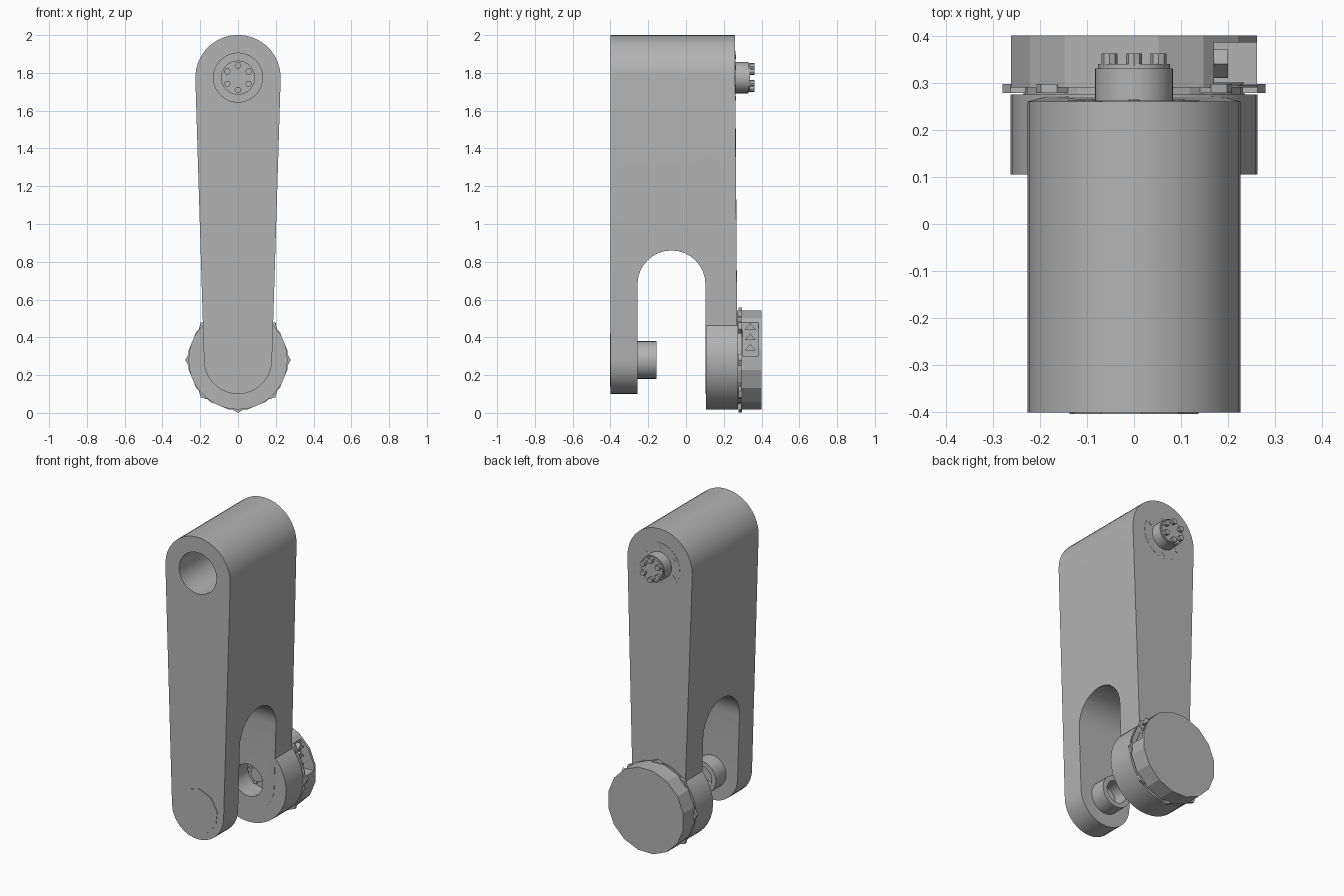
import bpy, bmesh, math
from math import sin, cos, pi

cube = bpy.data.objects.get("Cube")
if cube:
    bpy.data.objects.remove(cube, do_unlink=True)

grey = bpy.data.materials.new("machined grey")
grey.use_nodes = True
grey.diffuse_color = (0.45, 0.45, 0.45, 1)
grey.node_tree.nodes["Principled BSDF"].inputs["Base Color"].default_value = (0.45, 0.45, 0.45, 1)

TOP_Z, LOW_Z = 1.775, 0.28
TOP_R, LOW_R = 0.226, 0.18


def prism(name, outline, start, end, axis="y"):
    """Extrude an outline along y (points are x, z) or along x (points are y, z)."""
    bm = bmesh.new()
    rings = []
    for d in (start, end):
        rings.append([bm.verts.new((a, d, b) if axis == "y" else (d, a, b)) for a, b in outline])
    n = len(outline)
    bm.faces.new(rings[0])
    bm.faces.new(rings[1][::-1])
    for i in range(n):
        j = (i + 1) % n
        bm.faces.new((rings[0][i], rings[1][i], rings[1][j], rings[0][j]))
    bmesh.ops.recalc_face_normals(bm, faces=bm.faces)
    mesh = bpy.data.meshes.new(name)
    bm.to_mesh(mesh)
    bm.free()
    obj = bpy.data.objects.new(name, mesh)
    bpy.context.collection.objects.link(obj)
    mesh.materials.append(grey)
    return obj


def arc(r, z, a0, a1, n, c=0):
    return [(c + r * cos(a0 + (a1 - a0) * i / n), z + r * sin(a0 + (a1 - a0) * i / n))
            for i in range(n + 1)]


def disc(name, r, y0, y1, z, n=32, x=0, turn=0):
    return prism(name, arc(r, z, turn, turn + 2 * pi, n, x)[:-1], y0, y1)


def activate(obj):
    bpy.ops.object.select_all(action="DESELECT")
    obj.select_set(True)
    bpy.context.view_layer.objects.active = obj


def cut(obj, cutter):
    mod = obj.modifiers.new("cut", "BOOLEAN")
    mod.operation, mod.solver, mod.object = "DIFFERENCE", "EXACT", cutter
    activate(obj)
    bpy.ops.object.modifier_apply(modifier=mod.name)
    bpy.data.objects.remove(cutter, do_unlink=True)


def smooth(obj, angle=35):
    activate(obj)
    bpy.ops.object.shade_smooth_by_angle(angle=math.radians(angle))


# Tapered arm body with a forked lower end
outline = arc(TOP_R, TOP_Z, 0, pi, 18) + arc(LOW_R, LOW_Z, pi, 2 * pi, 18)
body = prism("arm_body", outline, -0.4, 0.26)
for v in body.data.vertices:
    if v.co.y > 0 and v.co.z < 1:
        v.co.y += 0.012
slot = [(-0.255, -0.2)] + arc(0.18, 0.68, pi, 0, 16, -0.077) + [(0.103, -0.2)]
cut(body, prism("slot_cutter", slot, -0.6, 0.6, "x"))
cut(body, disc("upper_bore_cutter", 0.13, -0.6, 0.235, TOP_Z))
cut(body, disc("lower_bore_cutter", 0.1, 0.05, 0.25, LOW_Z))
smooth(body)

# Bearing plug in the front leg and the hollow stub behind it
smooth(disc("front_plug", 0.14, -0.403, -0.39, LOW_Z, 10, turn=0.2), 20)
stub = disc("bearing_stub", 0.1, -0.27, -0.155, LOW_Z)
cut(stub, disc("stub_cutter", 0.07, -0.25, -0.1, LOW_Z))
smooth(stub)

# Drive housing around the rear leg
housing = disc("drive_housing", 0.262, 0.105, 0.275, LOW_Z, 36)
cut(housing, disc("housing_cutter", 0.1, 0.05, 0.24, LOW_Z))
smooth(housing)
disc("drive_neck", 0.235, 0.27, 0.3, LOW_Z, 24)

# Faceted rear cap with a side connector pocket
cap = disc("drive_cap", 0.266, 0.29, 0.4, LOW_Z, 16, turn=pi / 16)
pocket = [(0.295, 0.3), (0.385, 0.3), (0.385, 0.48), (0.295, 0.48)]
cut(cap, prism("pocket_cutter", pocket, 0.17, 0.4, "x"))
for i in range(3):
    z = 0.33 + 0.055 * i
    prism("connector_pin", [(0.31, z), (0.37, z), (0.34, z + 0.035)], 0.15, 0.2, "x")

# Wedge lugs clamping the cap to the housing
for i in range(8):
    a = 2 * pi * i / 8
    tip = [(0.275, LOW_Z + 0.27 * sin(a))]
    rim = [(r * cos(a + d), LOW_Z + r * sin(a + d))
           for r, d in ((0.22, -0.15), (0.264, -0.12), (0.279, 0), (0.264, 0.12), (0.22, 0.15))]
    prism("clamp_lug", rim, 0.278, 0.297)

# Bolts on the inner face of the housing and a hub inside it
for i in range(6):
    a = pi * i / 3
    disc("inner_bolt", 0.014, 0.22, 0.245, LOW_Z + 0.075 * sin(a), 6, 0.075 * cos(a))
smooth(disc("inner_hub", 0.045, 0.19, 0.245, LOW_Z, 20))

# Upper output shaft with a raised rim
smooth(disc("output_shaft", 0.083, 0.25, 0.33, TOP_Z))
smooth(disc("shaft_step", 0.076, 0.33, 0.34, TOP_Z))
smooth(disc("bore_hub", 0.09, 0.222, 0.24, TOP_Z))

# Bolt circles on both ends of the shaft, and small screws on the back face
for i in range(6):
    a = pi * i / 3 + pi / 6
    dx, dz = cos(a), sin(a)
    disc("shaft_bolt", 0.017, 0.335, 0.362, TOP_Z + 0.06 * dz, 8, 0.06 * dx)
    disc("bore_bolt", 0.018, 0.205, 0.23, TOP_Z + 0.065 * dz, 6, 0.065 * dx)
    disc("flange_screw", 0.012, 0.25, 0.264, TOP_Z + 0.11 * dz, 8, 0.11 * dx)
    disc("bore_screw", 0.008, 0.23, 0.24, TOP_Z + 0.11 * dz, 8, 0.11 * dx)
smooth(disc("flange_plate", 0.14, 0.25, 0.2625, TOP_Z))
